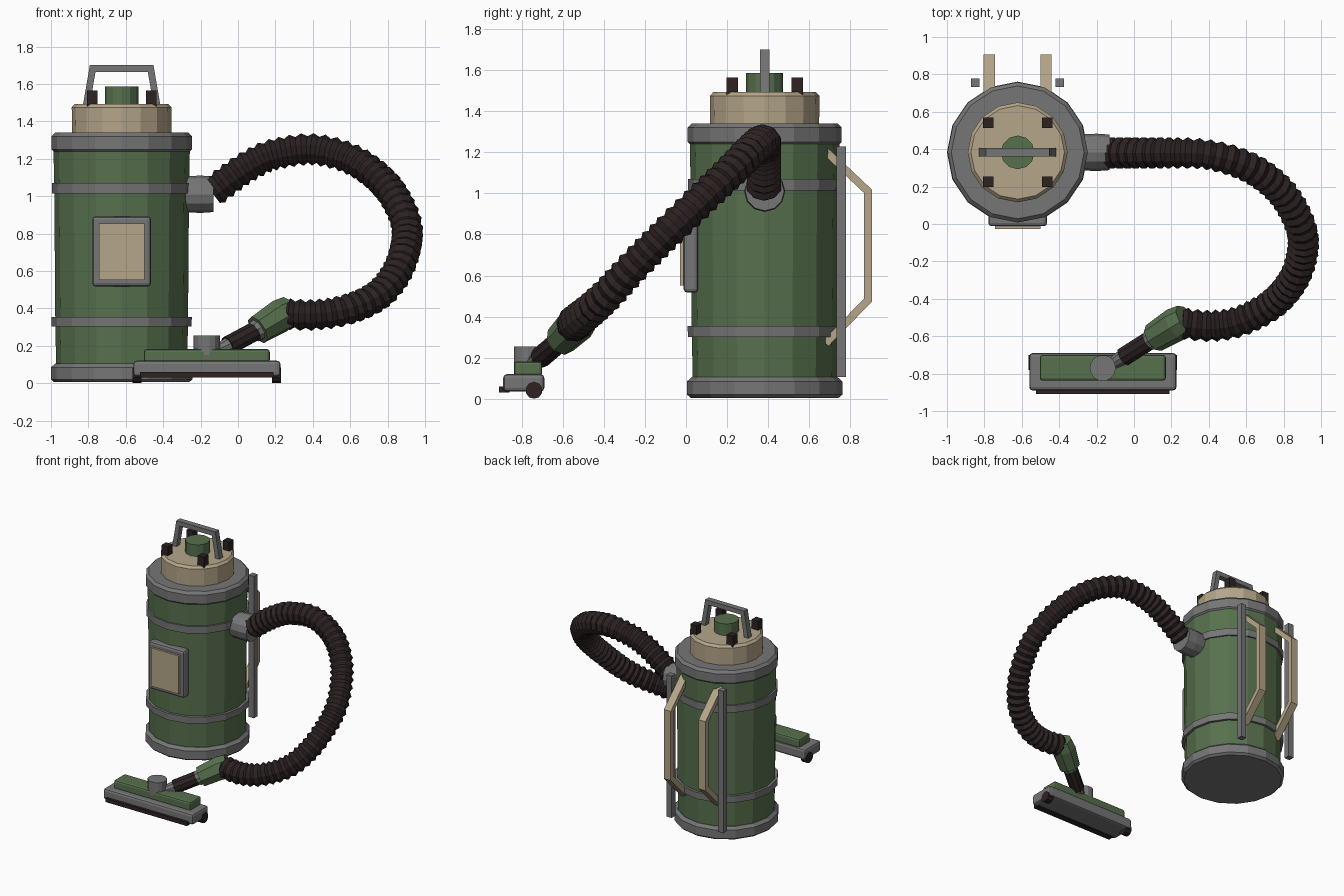
import bpy, bmesh, math
from mathutils import Vector

if "Cube" in bpy.data.objects:
    bpy.data.objects.remove(bpy.data.objects["Cube"])


def material(name, rgb):
    m = bpy.data.materials.new(name)
    m.diffuse_color = (*rgb, 1)
    m.use_nodes = True
    m.node_tree.nodes["Principled BSDF"].inputs["Base Color"].default_value = m.diffuse_color
    return m


GREEN = material("olive green", (0.095, 0.162, 0.075))
GREY = material("steel grey", (0.18, 0.18, 0.18))
TAN = material("tan", (0.46, 0.38, 0.25))
DARK = material("dark rubber", (0.026, 0.016, 0.016))
CX, CY = -0.622, 0.383  # tank axis


def finish(name, bm, mat, bevel=0):
    bmesh.ops.recalc_face_normals(bm, faces=bm.faces)
    me = bpy.data.meshes.new(name)
    bm.to_mesh(me)
    bm.free()
    ob = bpy.data.objects.new(name, me)
    bpy.context.collection.objects.link(ob)
    me.materials.append(mat)
    if bevel:
        mod = ob.modifiers.new("bevel", 'BEVEL')
        mod.width, mod.segments = bevel, 2
    return ob


def box(name, x, y, z, mat, bevel=0):
    """Box from (min, max) pairs."""
    bm = bmesh.new()
    bmesh.ops.create_cube(bm, size=1)
    for v in bm.verts:
        v.co = [(a + b) / 2 + c * (b - a) for (a, b), c in zip((x, y, z), v.co)]
    return finish(name, bm, mat, bevel)


def tube(name, pts, radii, sides, mat):
    """Closed round sweep along points with a radius at each one."""
    pts = [Vector(p) for p in pts]
    bm, rings, side = bmesh.new(), [], None
    for i, p in enumerate(pts):
        t = (pts[min(i + 1, len(pts) - 1)] - pts[max(i - 1, 0)]).normalized()
        if side is None:
            side = Vector((1, 0, 0)) if abs(t.x) < 0.7 else Vector((0, 0, 1))
        side = (side - t * side.dot(t)).normalized()
        up = t.cross(side)
        rings.append([bm.verts.new(p + radii[i] * (side * math.cos(a) + up * math.sin(a)))
                      for a in (2 * math.pi * k / sides for k in range(sides))])
    for a, b in zip(rings, rings[1:]):
        for k in range(sides):
            n = (k + 1) % sides
            bm.faces.new((a[k], a[n], b[n], b[k]))
    bm.faces.new(rings[0])
    bm.faces.new(rings[-1])
    return finish(name, bm, mat)


def turned(name, profile, mat, sides=16):
    """Part turned about the tank axis from (radius, z) pairs."""
    return tube(name, [(CX, CY, z) for r, z in profile], [r for r, z in profile], sides, mat)


def bent_bar(name, path, thick, width, place, mat):
    """Flat bar following a 2D path; place(u, v, w) gives the 3D point."""
    path = [Vector(p) for p in path]
    bm, rings = bmesh.new(), []
    for i, p in enumerate(path):
        d0 = (p - path[i - 1]).normalized() if i else (path[1] - p).normalized()
        d1 = (path[i + 1] - p).normalized() if i + 1 < len(path) else d0
        n0, n1 = Vector((-d0.y, d0.x)), Vector((-d1.y, d1.x))
        n = (n0 + n1).normalized()
        n *= thick / 2 / n.dot(n0)
        rings.append([bm.verts.new(place(p.x + s * n.x, p.y + s * n.y, w * width / 2))
                      for s, w in ((-1, -1), (1, -1), (1, 1), (-1, 1))])
    for a, b in zip(rings, rings[1:]):
        for k in range(4):
            bm.faces.new((a[k], a[(k + 1) % 4], b[(k + 1) % 4], b[k]))
    bm.faces.new(rings[0])
    bm.faces.new(rings[-1])
    return finish(name, bm, mat)


# Tank with rims, bands and lid
turned("tank", [(0.35, 0.06), (0.355, 0.35), (0.36, 1.0), (0.365, 1.28)], GREEN)
turned("base_rim", [(0.36, 0.005), (0.378, 0.02), (0.378, 0.085), (0.355, 0.105)], GREY)
turned("top_rim", [(0.355, 1.23), (0.375, 1.25), (0.375, 1.32), (0.355, 1.34)], GREY)
turned("lower_band", [(0.374, 0.302), (0.375, 0.355)], GREY)
turned("upper_band", [(0.372, 1.013), (0.373, 1.07)], GREY)
turned("lid", [(0.265, 1.32), (0.267, 1.475), (0.25, 1.493)], TAN)
turned("lid_knob", [(0.09, 1.48), (0.09, 1.585)], GREEN, 12)
for i, sx in enumerate((-1, 1)):
    for j, sy in enumerate((-1, 1)):
        x, y = CX + sx * 0.158, CY + sy * 0.158
        box(f"lid_latch_{i}{j}", (x - 0.028, x + 0.028), (y - 0.028, y + 0.028), (1.48, 1.565), DARK)

# Carry handle on the lid
bent_bar("carry_handle", [(-0.19, 1.48), (-0.155, 1.682), (0.155, 1.682), (0.19, 1.48)], 0.036, 0.045,
         lambda u, v, w: (CX + u, CY + w, v), GREY)

# Front panel
box("panel_frame", (CX - 0.157, CX + 0.157), (-0.012, 0.06), (0.517, 0.892), GREY, 0.018)
box("panel_plate", (CX - 0.122, CX + 0.122), (-0.028, 0.0), (0.552, 0.855), TAN)

# Back straps and posts
for name, s in (("left", -1), ("right", 1)):
    bent_bar(name + "_strap", [(0.68, 1.205), (0.886, 1.01), (0.886, 0.48), (0.68, 0.27)], 0.038, 0.06,
             lambda u, v, w: (CX + s * 0.152 + w, u, v), TAN)
    x = CX + s * 0.226
    box(name + "_post", (x - 0.023, x + 0.023), (0.732, 0.778), (0.105, 1.228), GREY)

# Hose port
tube("hose_port", [(-0.30, CY, 1.01), (-0.20, CY, 1.01), (-0.13, CY, 1.01)], [0.095, 0.1, 0.095], 12, GREY)

# Ribbed hose: evenly spaced samples along a smooth path
key = [Vector(p) for p in (
    (-0.14, .38, 1.02), (0, .38, 1.125), (.1, .38, 1.185), (.2, .38, 1.225), (.4, .37, 1.25),
    (.6, .31, 1.2), (.75, .21, 1.1), (.85, .08, .975), (.905, -.08, .82), (.875, -.25, .65),
    (.8, -.37, .52), (.7, -.455, .44), (.55, -.525, .385), (.4, -.545, .365), (.25, -.53, .37))]
dense = []
for i in range(len(key) - 1):
    a, b, c, d = key[max(i - 1, 0)], key[i], key[i + 1], key[min(i + 2, len(key) - 1)]
    for k in range(30):
        t = k / 30
        dense.append(0.5 * (2 * b + (c - a) * t + (2 * a - 5 * b + 4 * c - d) * t * t
                            + (3 * b - a - 3 * c + d) * t ** 3))
path, gone = [dense[0]], 0
for a, b in zip(dense, dense[1:]):
    gone += (b - a).length
    if gone >= 0.0235:
        path.append(b)
        gone = 0
tube("hose", path, [0.087 if i % 2 else 0.07 for i in range(len(path))], 10, DARK)

# Wand: green grip, dark pipe, grey tip
grip_a, grip_b = Vector((0.275, -0.505, 0.39)), Vector((0.105, -0.61, 0.285))
tube("wand_grip", [grip_a, grip_a.lerp(grip_b, 0.3), grip_b], [0.08, 0.092, 0.08], 8, GREEN)
tube("wand_collar", [grip_b, (0.085, -0.622, 0.272)], [0.06, 0.056], 10, GREY)
tube("wand_pipe", [(0.10, -0.612, 0.283), (-0.055, -0.71, 0.20)], [0.053, 0.053], 10, DARK)
tube("wand_tip", [(-0.05, -0.706, 0.203), (-0.13, -0.755, 0.165)], [0.045, 0.03], 10, GREY)

# Floor head
box("head_body", (-0.56, 0.227), (-0.89, -0.69), (0.035, 0.12), GREY, 0.018)
box("head_cover", (-0.503, 0.17), (-0.838, -0.70), (0.11, 0.182), GREEN, 0.015)
tube("head_swivel", [(-0.167, -0.77, 0.15), (-0.167, -0.77, 0.255)], [0.07, 0.07], 14, GREY)
box("head_bumper", (-0.525, 0.19), (-0.91, -0.86), (0.03, 0.06), DARK)
for name, x in (("left", -0.54), ("right", 0.205)):
    tube(name + "_head_wheel", [(x - 0.024, -0.74, 0.042), (x + 0.024, -0.74, 0.042)], [0.042, 0.042], 10, DARK)
